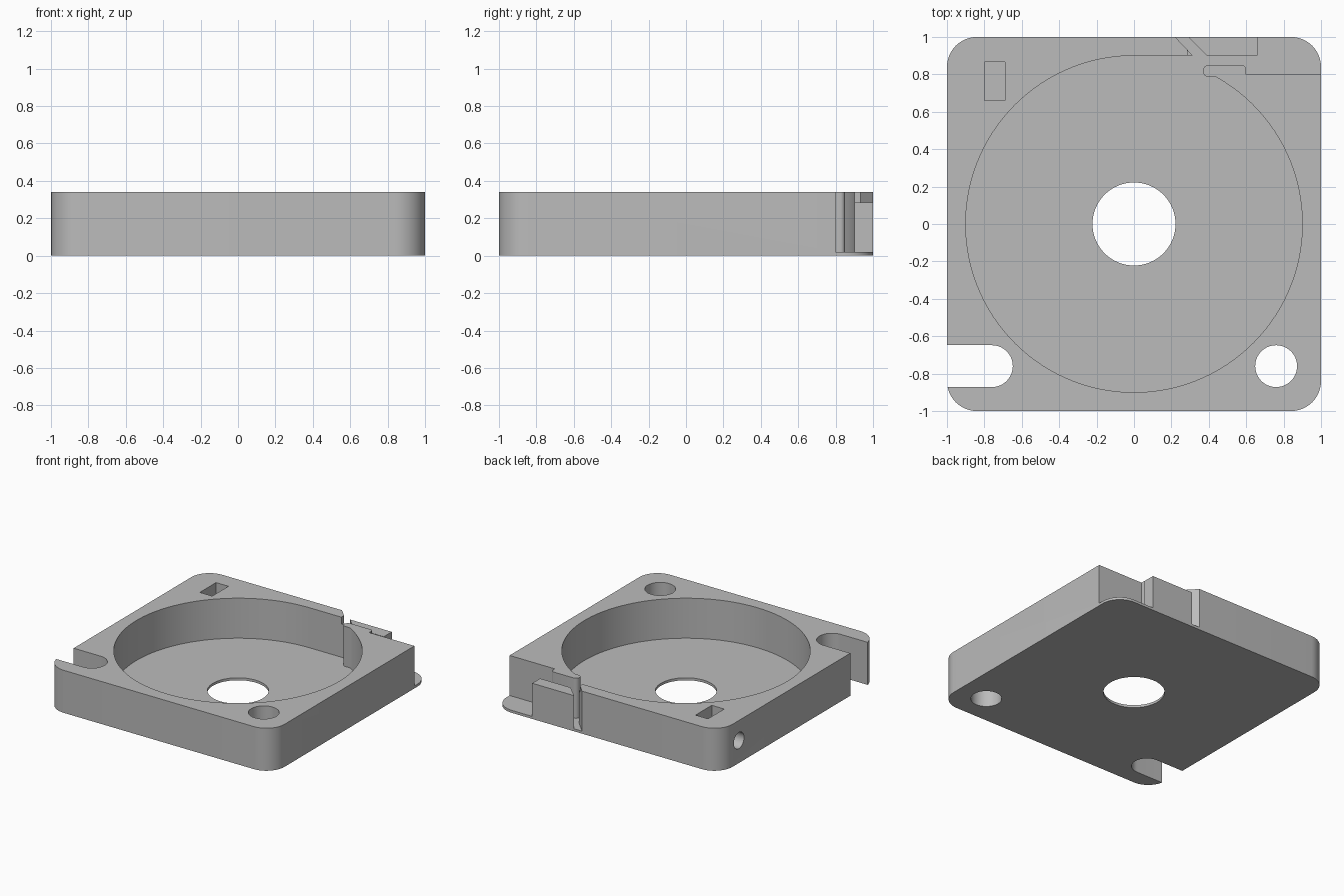
import bpy, bmesh, math
from mathutils import Matrix

if "Cube" in bpy.data.objects:
    bpy.data.objects.remove(bpy.data.objects["Cube"])


def arc(cx, cy, r, a0, a1, n):
    """Points on an arc, angles in degrees."""
    return [(cx + r * math.cos(math.radians(a0 + (a1 - a0) * i / n)),
             cy + r * math.sin(math.radians(a0 + (a1 - a0) * i / n))) for i in range(n + 1)]


def rect(x0, x1, y0, y1):
    return [(x0, y0), (x1, y0), (x1, y1), (x0, y1)]


def prism(name, pts, z0, z1, matrix=None):
    """Extrude a flat outline from z0 to z1."""
    bm = bmesh.new()
    face = bm.faces.new([bm.verts.new((x, y, z0)) for x, y in pts])
    ext = bmesh.ops.extrude_face_region(bm, geom=[face])
    for v in ext["geom"]:
        if isinstance(v, bmesh.types.BMVert):
            v.co.z = z1
    bmesh.ops.recalc_face_normals(bm, faces=bm.faces)
    if matrix:
        bm.transform(matrix)
    me = bpy.data.meshes.new(name)
    bm.to_mesh(me)
    bm.free()
    ob = bpy.data.objects.new(name, me)
    bpy.context.collection.objects.link(ob)
    return ob


def circle(cx, cy, r, n=48):
    return arc(cx, cy, r, 0, 360, n)[:-1]


H, FLOOR, STEP = 0.34, 0.02, 0.285

# Rounded square housing
outline = []
for i, (sx, sy) in enumerate([(1, 1), (-1, 1), (-1, -1), (1, -1)]):
    outline += arc(sx * 0.84, sy * 0.84, 0.16, 90 * i, 90 * i + 90, 12)
housing = prism("fan_housing", outline, 0, H)

# Round chamber with outlet channel, leaving the latch block and the curved tongue
chamber = arc(0, 0, 0.9, 60.7, -270, 110)
chamber += [(0.315, 0.9), (0.1725, 1.05), (0.24, 1.05), (0.39, 0.9), (0.66, 0.9),
            (0.66, 1.05), (1.1, 1.05), (1.1, 0.8), (0.6, 0.8)]
chamber += arc(0.575, 0.825, 0.025, 0, 90, 6)
chamber += arc(0.4, 0.818, 0.032, 90, 270, 12)

side = Matrix.Translation((0, 0.76, 0.18)) @ Matrix.Rotation(math.pi / 2, 4, 'Y')
cutters = [
    prism("chamber_cutter", chamber, FLOOR, 0.5),
    prism("block_top_cutter", rect(0.285, 0.7, 0.88, 1.08), STEP, 0.45),
    prism("centre_hole_cutter", circle(0, 0, 0.222, 64), -0.1, 0.1),
    prism("screw_hole_cutter", circle(0.76, -0.76, 0.112), -0.1, 0.5),
    prism("screw_slot_cutter", arc(-0.76, -0.76, 0.112, -90, 90, 24)
          + [(-1.1, -0.648), (-1.1, -0.872)], -0.1, 0.5),
    prism("nut_pocket_cutter", rect(-0.8, -0.69, 0.66, 0.865), 0.07, 0.5),
    prism("side_hole_cutter", circle(0, 0, 0.065, 32), -1.1, -0.75, side),
]
bpy.context.view_layer.objects.active = housing
housing.select_set(True)
for c in cutters:
    mod = housing.modifiers.new(c.name, 'BOOLEAN')
    mod.operation, mod.solver, mod.object = 'DIFFERENCE', 'EXACT', c
    bpy.ops.object.modifier_apply(modifier=mod.name)
    bpy.data.objects.remove(c)

# Single grey plastic
grey = bpy.data.materials.new("grey_plastic")
grey.diffuse_color = (0.5, 0.5, 0.5, 1)
grey.use_nodes = True
grey.node_tree.nodes["Principled BSDF"].inputs["Base Color"].default_value = grey.diffuse_color
housing.data.materials.clear()
housing.data.materials.append(grey)
bpy.ops.object.shade_smooth_by_angle(angle=math.radians(30))
